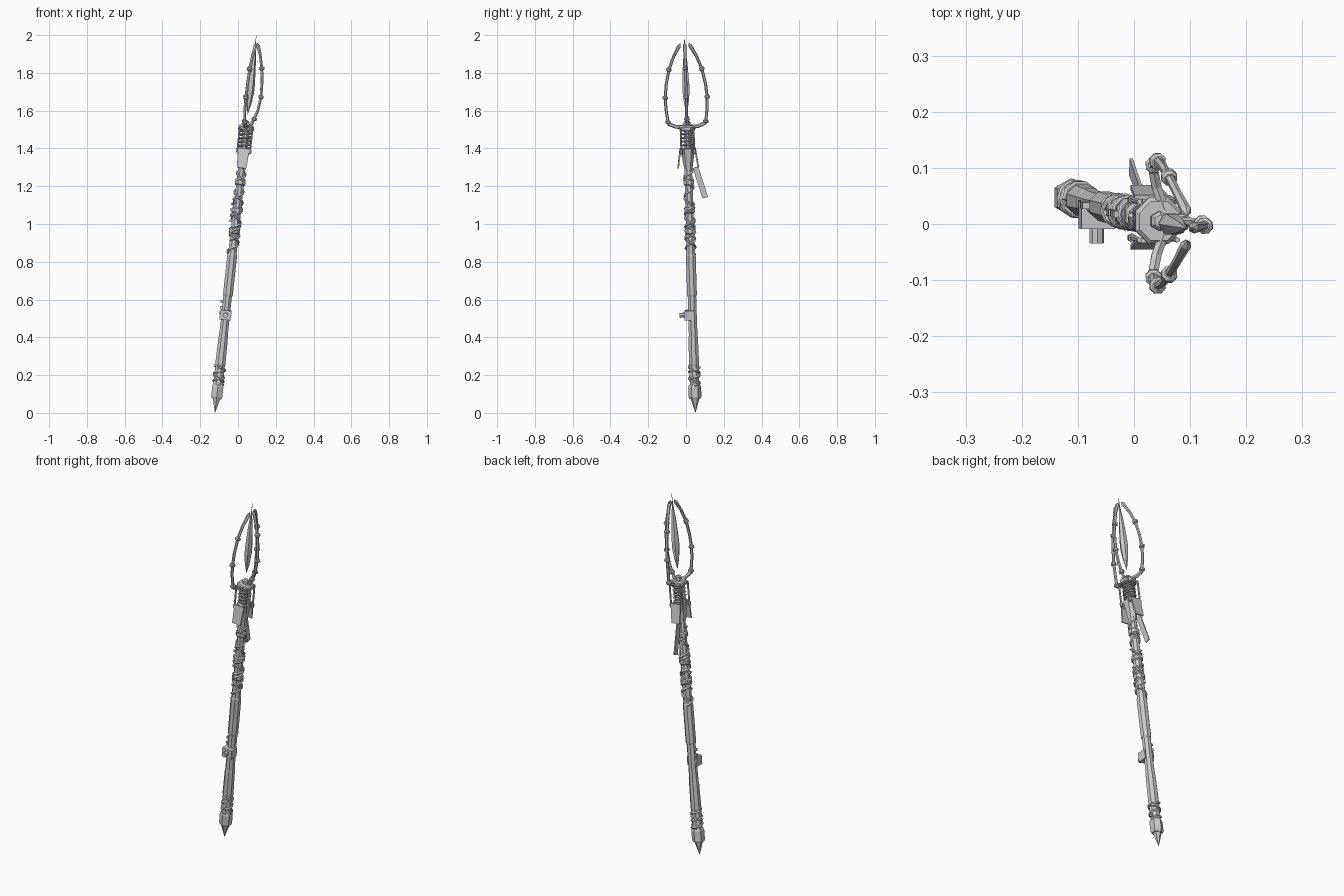
import bpy, bmesh, math
from mathutils import Vector, Matrix

if "Cube" in bpy.data.objects:
    bpy.data.objects.remove(bpy.data.objects["Cube"])

# Leaning frame: everything is built along local z, then tilted
zax = Vector((0.1096, -0.0293, 1)).normalized()
yax = zax.cross(Vector((1, 0, 0))).normalized()
xax = yax.cross(zax)
FRAME = Matrix.Translation((-0.122, 0.05, 0)) @ Matrix((xax, yax, zax)).transposed().to_4x4()
LEN = 2.011


def finish(name, bm):
    bmesh.ops.remove_doubles(bm, verts=bm.verts, dist=1e-6)
    bmesh.ops.recalc_face_normals(bm, faces=bm.faces)
    bm.transform(FRAME)
    me = bpy.data.meshes.new(name)
    bm.to_mesh(me)
    bm.free()
    ob = bpy.data.objects.new(name, me)
    bpy.context.collection.objects.link(ob)
    return ob


def skin(bm, rings):
    n = len(rings[0])
    vs = [[bm.verts.new(p) for p in r] for r in rings]
    for a, b in zip(vs, vs[1:]):
        for i in range(n):
            bm.faces.new((a[i], a[(i + 1) % n], b[(i + 1) % n], b[i]))
    bm.faces.new(vs[0][::-1])
    bm.faces.new(vs[-1])


def lathe(name, prof, n=8, centre=(0, 0), turn=0.5, squash=1.0):
    """Stack of n-sided rings from (radius, z) pairs."""
    bm = bmesh.new()
    ang = [2 * math.pi * (i + turn) / n for i in range(n)]
    skin(bm, [[Vector((centre[0] + max(r, 0.0004) * math.cos(a),
                       centre[1] + max(r, 0.0004) * math.sin(a) * squash, z)) for a in ang]
              for r, z in prof])
    return finish(name, bm)


def tube(name, pts, rad, n=6, ref=(0, 0, 1)):
    """Sweep an n-sided ring along points; rad is a number or a list."""
    bm = bmesh.new()
    pts = [Vector(p) for p in pts]
    rads = rad if isinstance(rad, list) else [rad] * len(pts)
    rings = []
    for i, p in enumerate(pts):
        t = (pts[min(i + 1, len(pts) - 1)] - pts[max(i - 1, 0)]).normalized()
        u = t.cross(Vector(ref)).normalized()
        v = t.cross(u)
        rings.append([p + rads[i] * (math.cos(2 * math.pi * k / n) * u +
                                     math.sin(2 * math.pi * k / n) * v) for k in range(n)])
    skin(bm, rings)
    return finish(name, bm)


def box(name, size, loc, rot=(0, 0, 0), taper=1.0):
    bm = bmesh.new()
    bmesh.ops.create_cube(bm, size=1)
    for v in bm.verts:
        if v.co.z < 0:
            v.co.x *= taper
    m = Matrix.Translation(loc)
    for axis, a in zip('XYZ', rot):
        m = m @ Matrix.Rotation(a, 4, axis)
    bm.transform(m @ Matrix.Diagonal((*size, 1)))
    return finish(name, bm)


def helix(z0, z1, r0, r1, turns, start=0.0, per=10):
    n = int(abs(turns) * per)
    return [((r0 + (r1 - r0) * i / n) * math.cos(start + 2 * math.pi * turns * i / n),
             (r0 + (r1 - r0) * i / n) * math.sin(start + 2 * math.pi * turns * i / n),
             z0 + (z1 - z0) * i / n) for i in range(n + 1)]


# Foot spike and cap, shaft with stepped sleeves
lathe("foot_spike", [(0, 0), (0.023, 0.075), (0.023, 0.09)], 6)
lathe("foot_cap", [(0.029, 0.075), (0.034, 0.085), (0.034, 0.14), (0.029, 0.15)], 6)
lathe("shaft", [(0.027, 0.14), (0.027, 0.3), (0.024, 0.48), (0.024, 0.9), (0.021, 1.34)], 8)
lathe("lower_sleeve", [(0.026, 0.25), (0.029, 0.26), (0.027, 0.40), (0.025, 0.41)], 8)
lathe("middle_sleeve", [(0.025, 0.62), (0.028, 0.63), (0.028, 0.84), (0.025, 0.85)], 8)

# Cord wrappings
for k, (z0, z1, r0, r1, turns) in enumerate([
        (0.15, 0.25, 0.028, 0.028, 2.5), (0.16, 0.25, 0.028, 0.028, -1.5),
        (0.84, 1.30, 0.026, 0.023, 5), (0.86, 1.28, 0.026, 0.023, -4),
        (0.92, 1.12, 0.027, 0.025, 3)]):
    tube(f"cord_wrap_{k}", helix(z0, z1, r0, r1, turns, k), 0.0065, 5)
for k, z in enumerate((0.97, 1.08, 1.23)):
    lathe(f"cord_band_{k}", [(0.024, z - 0.016), (0.030, z - 0.01), (0.030, z + 0.01),
                             (0.024, z + 0.016)], 8)

# Little studs along the left side
for k, z in enumerate((0.53, 0.56, 0.59, 1.02, 1.05, 1.08, 1.11)):
    box(f"stud_{k}", (0.014, 0.012, 0.013), (-0.028, 0, z))

# Clamp with protruding peg
box("clamp_block", (0.06, 0.05, 0.05), (-0.001, -0.018, 0.522))
tube("clamp_peg", [(-0.001, -0.035, 0.522), (-0.001, -0.069, 0.522)], 0.013, 8)

# Head socket, flared side plates and hanging strip
lathe("socket", [(0.021, 1.30), (0.025, 1.32), (0.037, 1.40), (0.037, 1.41)], 6)
for s, side in ((-1, "front"), (1, "back")):
    box(f"{side}_plate", (0.06, 0.008, 0.105), (-0.001, s * 0.046, 1.358),
        (s * 0.14, 0, 0), 0.85)
    box(f"{side}_plate_bracket", (0.03, 0.02, 0.02), (0, s * 0.034, 1.39))
box("hanging_strip", (0.006, 0.03, 0.17), (-0.008, 0.062, 1.225), (0.28, 0, 0))

# Spring around a core, with four corner rods
lathe("spring_core", [(0.018, 1.40), (0.018, 1.52)], 8)
tube("spring", helix(1.412, 1.51, 0.029, 0.029, 5, 0, 12), 0.006, 6)
for i, sx in enumerate((-1, 1)):
    for j, sy in enumerate((-1, 1)):
        c = (sx * 0.034, sy * 0.034)
        lathe(f"corner_rod_{i}{j}", [(0.005, 1.39), (0.005, 1.52)], 6, c)
        lathe(f"rod_foot_{i}{j}", [(0.008, 1.385), (0.008, 1.405)], 6, c)

# Hub disc with stub
lathe("hub_disc", [(0.040, 1.505), (0.045, 1.51), (0.045, 1.525), (0.038, 1.533)], 8)
lathe("hub_stub", [(0.018, 1.53), (0.018, 1.548), (0.012, 1.555)], 6)

# Three caging prongs with knuckle rings
side_path = [(-0.012, 0.100, 1.55), (-0.018, 0.109, 1.62), (-0.019, 0.111, 1.68),
             (-0.018, 0.104, 1.75), (-0.015, 0.087, 1.83), (-0.008, 0.060, 1.90),
             (0.002, 0.030, 1.955), (0.003, 0.022, 1.97)]
front_path = [(0.02, 0, 1.525), (0.037, 0, 1.57), (0.052, 0, 1.62), (0.060, 0, 1.69),
              (0.057, 0, 1.77), (0.048, 0, 1.84), (0.032, 0, 1.91), (0.015, 0, 1.96), (0.01, 0, 1.972)]


def knuckle(name, p, q, r=0.015):
    p, d = Vector(p), (Vector(q) - Vector(p)).normalized()
    tube(name, [p - d * 0.009, p - d * 0.005, p + d * 0.005, p + d * 0.009],
         [0.01, r, r, 0.01], 8, (0.9, 0.43, 0.1))


for name, path, s, rings in (("left_prong", side_path, 1, (0, 2, 4)),
                             ("right_prong", side_path, -1, (0, 2, 4)),
                             ("outer_prong", front_path, 1, (1, 3, 5))):
    pts = [(x, y * s, z) for x, y, z in path]
    tube(name, pts, [0.008] * (len(pts) - 2) + [0.01, 0.001], 6, (1, 0.1, 0))
    for k in rings:
        knuckle(f"{name}_ring_{k}", pts[k], pts[k + 1])
    if path is side_path:
        tube(f"{name}_arm", [(0.012, s * 0.015, 1.523), (-0.004, s * 0.06, 1.526),
                             (-0.012, s * 0.095, 1.54), (-0.012, s * 0.1, 1.552)], 0.010, 6, (1, 0, 0))

# Floating blade
lathe("blade", [(0, 1.59), (0.014, 1.65), (0.021, 1.71), (0.021, 1.75), (0.014, 1.86),
                (0.006, 1.93), (0.003, 1.96), (0, LEN)], 6, turn=0)
